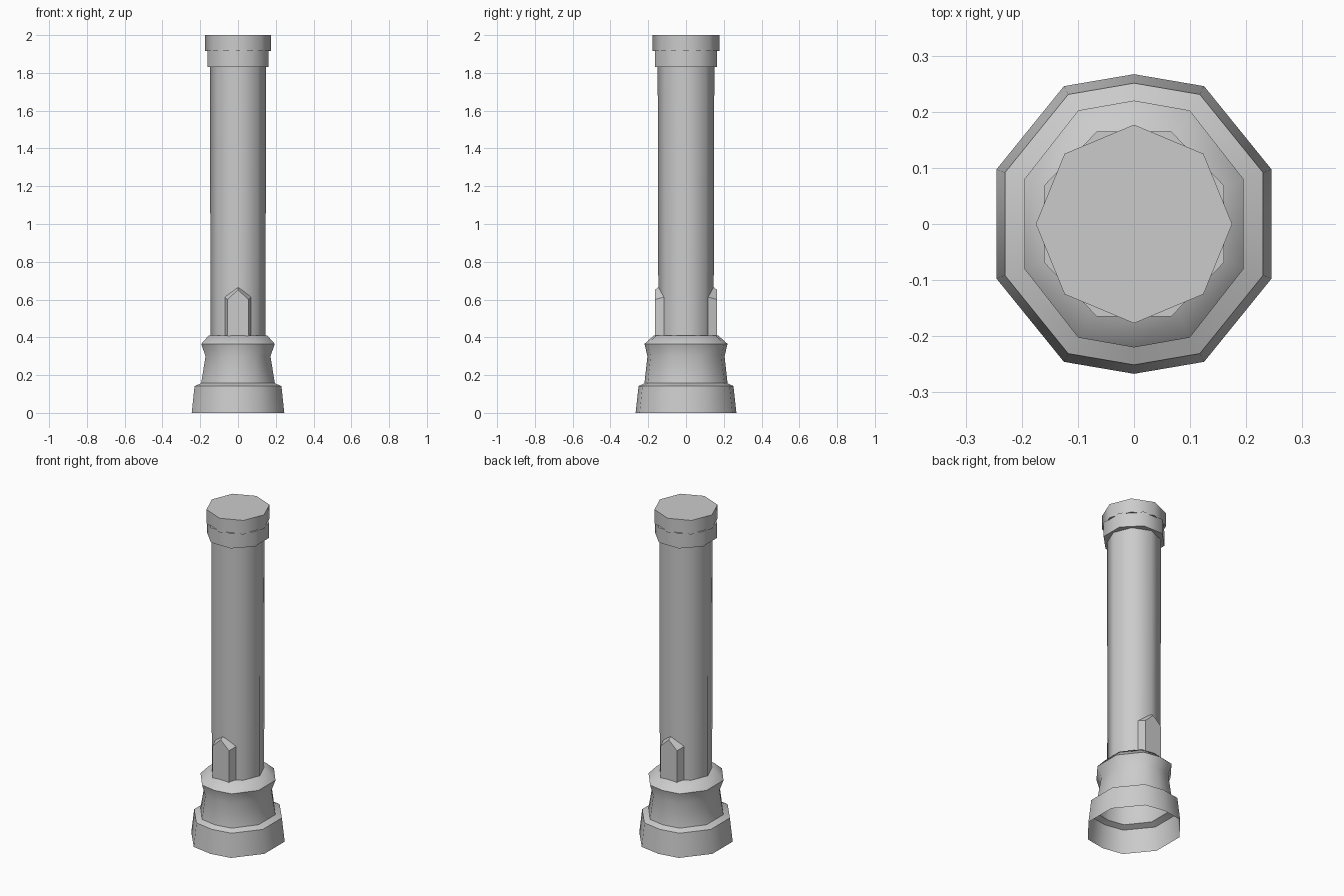
import bpy
import bmesh
from math import sin, cos, pi, radians

cube = bpy.data.objects.get("Cube")
if cube:
    bpy.data.objects.remove(cube, do_unlink=True)

stone = bpy.data.materials.new("grey_stone")
stone.use_nodes = True
GREY = (0.6, 0.6, 0.6, 1)
stone.diffuse_color = GREY
stone.node_tree.nodes["Principled BSDF"].inputs["Base Color"].default_value = GREY


def make(name, bm, angle):
    """Turn a bmesh into a shaded object."""
    bmesh.ops.recalc_face_normals(bm, faces=bm.faces)
    mesh = bpy.data.meshes.new(name)
    bm.to_mesh(mesh)
    bm.free()
    mesh.materials.append(stone)
    obj = bpy.data.objects.new(name, mesh)
    bpy.context.collection.objects.link(obj)
    bpy.ops.object.select_all(action="DESELECT")
    obj.select_set(True)
    bpy.context.view_layer.objects.active = obj
    bpy.ops.object.shade_smooth_by_angle(angle=radians(angle))
    return obj


def loft(name, outline, rings, bottom=False, top=False):
    """Stack scaled copies of an outline; each ring is (z, x scale, y scale)."""
    bm = bmesh.new()
    n = len(outline)
    loops = [[bm.verts.new((x * sx, y * sy, z)) for x, y in outline]
             for z, sx, sy in rings]
    for low, high in zip(loops, loops[1:]):
        for i in range(n):
            j = (i + 1) % n
            bm.faces.new((low[i], low[j], high[j], high[i]))
    if bottom:
        bm.faces.new(loops[0][::-1])
    if top:
        bm.faces.new(loops[-1])
    return make(name, bm, 50)


def octagon(turn):
    return [(cos(i * pi / 4 + turn), sin(i * pi / 4 + turn)) for i in range(8)]


# Ten-sided outline, unit half-width in x and y
quarter = [(1, 0.365), (0.51, 0.92)]
base_outline = (quarter + [(0, 1)] + [(-x, y) for x, y in quarter[::-1]]
                + [(-x, -y) for x, y in quarter] + [(0, -1)]
                + [(x, -y) for x, y in quarter[::-1]])

# Hollow plinth and waisted pedestal, open underneath
loft("plinth_and_pedestal", base_outline, [
    (0, 0.245, 0.267), (0.142, 0.23, 0.251), (0.157, 0.195, 0.22),
    (0.3, 0.172, 0.204), (0.365, 0.195, 0.22), (0.41, 0.155, 0.17),
    (0.41, 0.12, 0.13)])

# Shaft
loft("shaft", octagon(0), [(0.4, 0.146, 0.146), (1.84, 0.148, 0.15)])

# Collar and cap, turned half a side from each other
loft("collar", octagon(pi / 8), [(1.83, 0.174, 0.178), (1.92, 0.174, 0.178)],
     bottom=True, top=True)
loft("cap", octagon(0), [(1.915, 0.175, 0.177), (2, 0.175, 0.177)],
     bottom=True, top=True)

# Pointed buttresses on the front and back: pentagon faces with flared sides
for name, side in (("front_buttress", -1), ("back_buttress", 1)):
    bm = bmesh.new()
    outer, inner = [
        [bm.verts.new((x, side * y, z)) for x, z in
         ((-w, 0.4), (w, 0.4), (w, eave), (0, peak), (-w, eave))]
        for w, y, eave, peak in ((0.055, 0.165, 0.6, 0.652),
                                 (0.07, 0.117, 0.613, 0.685))]
    bm.faces.new(outer)
    bm.faces.new(inner[::-1])
    for i in range(5):
        j = (i + 1) % 5
        bm.faces.new((outer[i], inner[i], inner[j], outer[j]))
    make(name, bm, 20)
